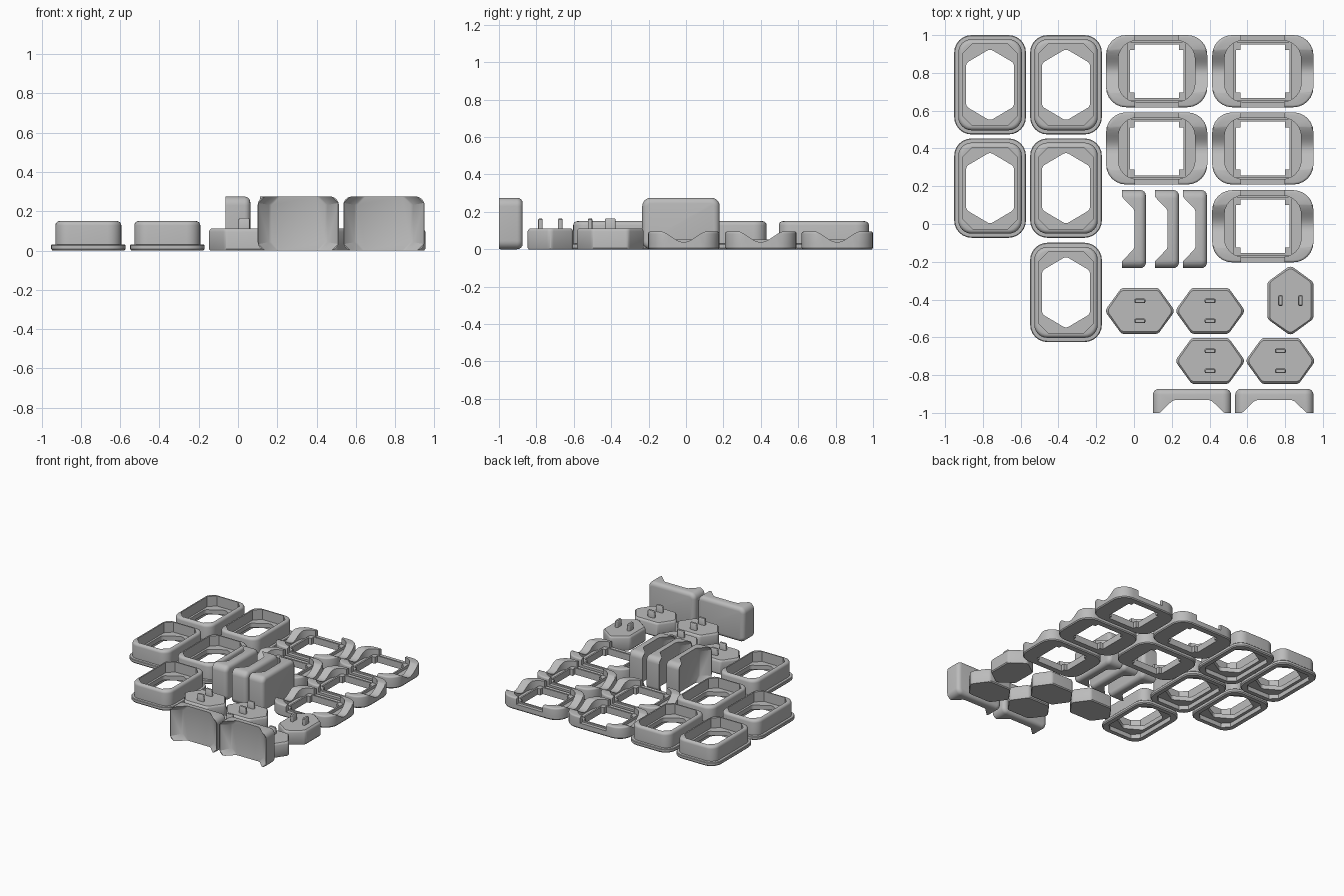
import bpy, bmesh, math
from mathutils import Vector

if "Cube" in bpy.data.objects:
    bpy.data.objects.remove(bpy.data.objects["Cube"])

grey = bpy.data.materials.new("plain_grey")
grey.diffuse_color = (0.5, 0.5, 0.5, 1)
grey.use_nodes = True
grey.node_tree.nodes["Principled BSDF"].inputs["Base Color"].default_value = grey.diffuse_color


def rounded(points, r, segs=6):
    """Round the corners of a counter-clockwise convex polygon."""
    out, n = [], len(points)
    for i in range(n):
        p = Vector(points[i])
        a = (Vector(points[i - 1]) - p).normalized()
        b = (Vector(points[(i + 1) % n]) - p).normalized()
        half = a.angle(b) / 2
        centre = p + (a + b).normalized() * (r / math.sin(half))
        t0 = p + a * (r / math.tan(half)) - centre
        t1 = p + b * (r / math.tan(half)) - centre
        sweep = t0.angle_signed(t1)
        for k in range(segs + 1):
            ang = math.atan2(t0.y, t0.x) - sweep * k / segs
            out.append((centre.x + r * math.cos(ang), centre.y + r * math.sin(ang)))
    return out


def rect(hx, hy):
    return [(-hx, -hy), (hx, -hy), (hx, hy), (-hx, hy)]


def rrect(hx, hy, r):
    return rounded(rect(hx, hy), r)


def octagon(hx, hy, c):
    return [(-hx + c, -hy), (hx - c, -hy), (hx, -hy + c), (hx, hy - c),
            (hx - c, hy), (-hx + c, hy), (-hx, hy - c), (-hx, -hy + c)]


def loft(layers):
    """Solid through equal-length loops, given as (loop, z)."""
    bm = bmesh.new()
    rings = [[bm.verts.new((x, y, z)) for x, y in loop] for loop, z in layers]
    n = len(rings[0])
    for lo, hi in zip(rings, rings[1:]):
        for i in range(n):
            j = (i + 1) % n
            bm.faces.new((lo[i], lo[j], hi[j], hi[i]))
    bm.faces.new(rings[0][::-1])
    bm.faces.new(rings[-1])
    bmesh.ops.recalc_face_normals(bm, faces=bm.faces)
    me = bpy.data.meshes.new("part")
    bm.to_mesh(me)
    bm.free()
    ob = bpy.data.objects.new("part", me)
    bpy.context.collection.objects.link(ob)
    return ob


def prism(loop, z0, z1):
    return loft([(loop, z0), (loop, z1)])


def combine(base, cuts=(), adds=()):
    """Bake booleans into one mesh and remove the helpers."""
    for op, group in (("DIFFERENCE", cuts), ("UNION", adds)):
        for other in group:
            m = base.modifiers.new("bool", "BOOLEAN")
            m.operation, m.solver, m.object = op, "EXACT", other
    bpy.context.view_layer.update()
    me = bpy.data.meshes.new_from_object(
        base.evaluated_get(bpy.context.evaluated_depsgraph_get()))
    for ob in [base, *cuts, *adds]:
        bpy.data.objects.remove(ob)
    me.materials.clear()
    me.materials.append(grey)
    return me


def place(name, me, loc, rot=(0, 0, 0)):
    ob = bpy.data.objects.new(name, me)
    ob.location, ob.rotation_euler = loc, rot
    bpy.context.collection.objects.link(ob)
    return ob


def dome(hx, hy, r, z0, z1, b):
    """Rounded block layers with a rounded-over top edge."""
    layers = [(rrect(hx, hy, r), z0)]
    for k in range(5):
        a = math.pi / 2 * k / 4
        d = b * (1 - math.cos(a))
        layers.append((rrect(hx - d, hy - d, r - d), z1 - b + b * math.sin(a)))
    return layers


# Tall sleeve: flange, rounded wall, hexagonal shelf inside
fl = [(rrect(.183, .256, .085), 0), (rrect(.19, .263, .092), .008),
      (rrect(.19, .263, .092), .026), (rrect(.186, .259, .088), .03)]
hexhole = rounded([(0, -.19), (.127, -.115), (.127, .115), (0, .19),
                   (-.127, .115), (-.127, -.115)], .03)
sleeve = combine(
    loft(fl + dome(.168, .241, .07, .031, .15, .022)),
    cuts=[prism(octagon(.143, .216, .05), .07, .2),
          prism(octagon(.15, .223, .05), -.05, .035),
          prism(hexhole, -.1, .3)])

# Low clip: oval tray with raised ends, wavy dips and a square opening
wave = [(-.135 + .27 * i / 16, .068 + .03 * math.cos(math.pi * (1 + i / 8 - 1)))
        for i in range(17)]
dip = prism(wave + [(.135, .2), (-.135, .2)], -.4, .4)
dip.rotation_euler = (math.pi / 2, 0, math.pi / 2)
cross = [(-.142, -.112), (-.117, -.112), (-.117, -.142), (.117, -.142),
         (.117, -.112), (.142, -.112), (.142, .112), (.117, .112),
         (.117, .142), (-.117, .142), (-.117, .112), (-.142, .112)]
tray = [(rrect(.262, .185, .1), 0), (rrect(.268, .191, .106), .008)]
frame = combine(
    loft(tray + dome(.268, .191, .106, .03, .095, .012)),
    cuts=[prism(rrect(.203, .163, .1), .03, .2), dip,
          prism(rect(.115, .3), .045, .2)])
rim = prism(rect(.155, .155), .005, .052)
tmp = bpy.data.objects.new("tmp", frame)
bpy.context.collection.objects.link(tmp)
frame = combine(tmp, adds=[rim])
tmp = bpy.data.objects.new("tmp", frame)
bpy.context.collection.objects.link(tmp)
clip = combine(tmp, cuts=[prism(cross, -.1, .3)])

# Hexagonal plug with two pegs
def hexagon(d):
    return rounded([(-.097, -.122 + d), (.097, -.122 + d), (.186 - d, 0),
                    (.097, .122 - d), (-.097, .122 - d), (-.186 + d, 0)], .03)

pegs = []
for y in (-.053, .053):
    peg = loft([(rrect(.029, .012, .008), .09), (rrect(.029, .012, .008), .158),
                (rrect(.024, .008, .006), .165)])
    peg.location.y = y
    pegs.append(peg)
plug = combine(loft([(hexagon(.006), 0), (hexagon(0), .008), (hexagon(0), .095),
                     (hexagon(.004), .105), (hexagon(.013), .112)]), adds=pegs)

# Standing cover: rounded plate with wedge-shaped lips at the ends
cover_layers = dome(.207, .1375, .045, -.127, 0, .03)
cover_body = loft([(loop, -z) for loop, z in reversed(cover_layers)])
cover = combine(cover_body, cuts=[loft([
    (octagon(.135, .165, .07), .06), (octagon(.15, .165, .07), .066),
    (octagon(.204, .175, .07), .128), (octagon(.204, .175, .07), .2)])])

# Layout
for p in [(-.762, .737), (-.36, .737), (-.762, .19), (-.36, .19), (-.36, -.362)]:
    place("sleeve", sleeve, (*p, 0))
for p in [(.12, .809), (.682, .809), (.12, .4), (.682, .4), (.682, -.012)]:
    place("clip", clip, (*p, 0))
for x, y, turn in [(.031, -.46, 0), (.403, -.46, 0), (.403, -.725, 0),
                   (.775, -.725, 0), (.828, -.405, math.pi / 2)]:
    place("plug", plug, (x, y, 0), (0, 0, turn))
for x in (.307, .743):
    place("cover", cover, (x, -.873, .1375), (math.pi / 2, 0, 0))
for x in (.063, .238, .386):
    place("cover", cover, (x, -.027, .1375), (math.pi / 2, 0, -math.pi / 2))

bpy.ops.object.select_all(action="DESELECT")
for ob in bpy.context.scene.objects:
    ob.select_set(True)
    bpy.context.view_layer.objects.active = ob
bpy.ops.object.shade_smooth_by_angle(angle=math.radians(35))
